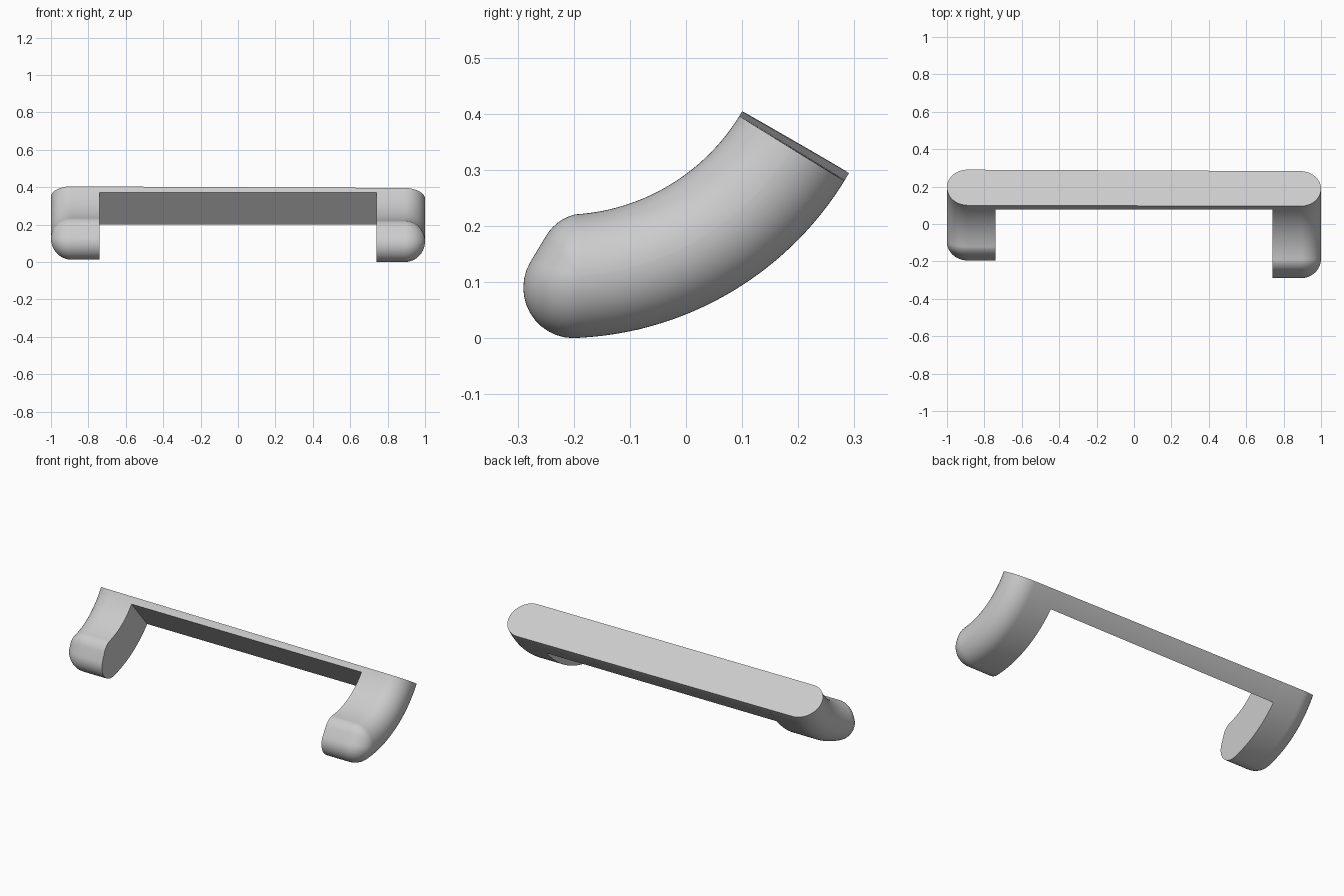
import bpy, bmesh
from math import sin, cos, radians, pi

cube = bpy.data.objects.get("Cube")
if cube:
    bpy.data.objects.remove(cube)

grey = bpy.data.materials.new("light_grey")
grey.use_nodes = True
COLOUR = (0.6, 0.6, 0.6, 1)
grey.diffuse_color = COLOUR
grey.node_tree.nodes["Principled BSDF"].inputs["Base Color"].default_value = COLOUR

# Bend centre in the side plane, and radii of the swept band
CY, CZ = -0.22, 0.59
OUTER, INNER = 0.59, 0.37
MID = (OUTER + INNER) / 2
HALF = (OUTER - INNER) / 2
CUT = 0.74


def polar(radius, deg):
    a = radians(deg)
    return CY + radius * sin(a), CZ - radius * cos(a)


def top_angle(x):
    # the flat top is slightly skewed from one side to the other
    return 60 - 0.85 * (x + 1)


def angles(start, end, n):
    return [start + (end - start) * i / n for i in range(n + 1)]


def rounded_tip():
    # two unequal fillets joined by a slanted flat
    arcs = [(-0.2, 0.09, 0.09, angles(-90, -210, 12)),
            (-0.178, 0.14, 0.083, angles(150, 105, 6))]
    return [(y + r * cos(radians(a)), z + r * sin(radians(a)))
            for y, z, r, sweep in arcs for a in sweep]


def turn(p, deg):
    a = radians(deg)
    y, z = p[0] - CY, p[1] - CZ
    return CY + y * cos(a) - z * sin(a), CZ + y * sin(a) + z * cos(a)


def arm_ring(x, scale, shift):
    sweep = angles(4 + shift, top_angle(x), 32)
    r_out, r_in = MID + HALF * scale, MID - HALF * scale
    core = polar(MID, 4 + shift)
    ring = [polar(r_out, a) for a in reversed(sweep)]
    for p in rounded_tip():
        y, z = turn(p, shift)
        ring.append((core[0] + (y - core[0]) * scale, core[1] + (z - core[1]) * scale))
    ring += [polar(r_in, a) for a in sweep]
    return [(x, y, z) for y, z in ring]


def bar_ring(x):
    # the lower face is cut at a slant across the band
    ring = [polar(OUTER, a) for a in angles(top_angle(x), 48.6, 10)]
    ring += [polar(INNER, a) for a in angles(53.7, top_angle(x), 10)]
    return [(x, y, z) for y, z in ring]


def loft(name, rings):
    bm = bmesh.new()
    rows = [[bm.verts.new(p) for p in ring] for ring in rings]
    for a, b in zip(rows, rows[1:]):
        for i in range(len(a)):
            j = (i + 1) % len(a)
            bm.faces.new((a[i], a[j], b[j], b[i]))
    bm.faces.new(rows[0])
    bm.faces.new(rows[-1])
    bmesh.ops.remove_doubles(bm, verts=bm.verts, dist=0.0002)
    bmesh.ops.recalc_face_normals(bm, faces=bm.faces)
    mesh = bpy.data.meshes.new(name)
    bm.to_mesh(mesh)
    bm.free()
    mesh.materials.append(grey)
    obj = bpy.data.objects.new(name, mesh)
    bpy.context.collection.objects.link(obj)
    bpy.ops.object.select_all(action="DESELECT")
    obj.select_set(True)
    bpy.context.view_layer.objects.active = obj
    bpy.ops.object.shade_smooth_by_angle(angle=radians(35))


# Arms: flat inner side, fully rounded outer side; the right one is shorter
for name, side, shift in (("left_arm", 1, 0), ("right_arm", -1, 11)):
    rings = [arm_ring(side * CUT, 1, shift)]
    for i in range(17):
        t = pi / 2 * i / 16
        rings.append(arm_ring(side * (1 - HALF + HALF * sin(t)), max(cos(t), 0.002), shift))
    loft(name, rings)

# Bar joining the arms along the top
loft("crossbar", [bar_ring(-CUT), bar_ring(CUT)])
